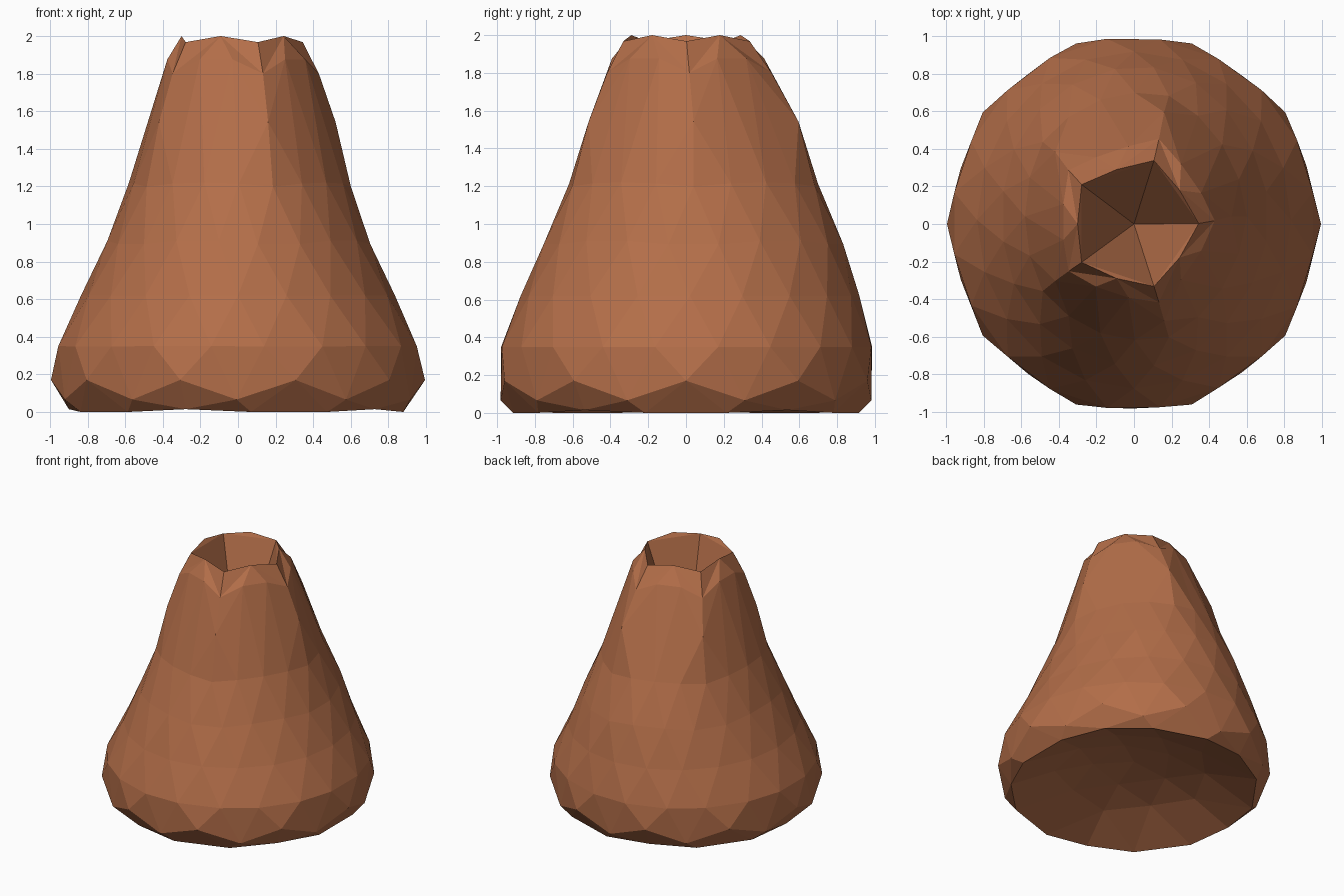
import bpy
import bmesh
import math

cube = bpy.data.objects.get("Cube")
if cube:
    bpy.data.objects.remove(cube, do_unlink=True)

# Profile: polar angle on the sphere, radius, height
PROFILE = [
    (0, 0, 1.05), (15.9, 0.345, 1.97), (26.6, 0.30, 2.0),      # crater and lip
    (31.7, 0.43, 1.80), (43.6, 0.385, 1.88), (47.6, 0.52, 1.54),  # shoulder
    (58.3, 0.58, 1.22), (63.4, 0.60, 1.20),                    # slope
    (74, 0.705, 0.91), (77, 0.715, 0.89), (90, 0.835, 0.62),
    (103, 0.97, 0.35), (106, 0.965, 0.35),
    (116.6, 0.995, 0.17), (120.3, 0.965, 0.06), (121.7, 0.995, 0.17),  # foot
    (132.4, 0.90, 0.015), (136.4, 0.905, 0),                   # ground edge
    (148.3, 0.58, 0.14), (153.4, 0.52, 0.16), (164.1, 0.3, 0.21), (180, 0, 0.24),  # hollow
]


def sample(angle):
    for (a0, r0, z0), (a1, r1, z1) in zip(PROFILE, PROFILE[1:]):
        if angle <= a1:
            t = (angle - a0) / (a1 - a0)
            return r0 + (r1 - r0) * t, z0 + (z1 - z0) * t
    return PROFILE[-1][1:]


# Rock colour
rock = bpy.data.materials.new("brown_rock")
colour = (0.45, 0.155, 0.066, 1)
rock.diffuse_color = colour
rock.use_nodes = True
bsdf = next(n for n in rock.node_tree.nodes if n.type == 'BSDF_PRINCIPLED')
bsdf.inputs["Base Color"].default_value = colour
bsdf.inputs["Roughness"].default_value = 0.9

# Faceted sphere, subdivided evenly
bm = bmesh.new()
bmesh.ops.create_icosphere(bm, subdivisions=1, radius=1)
for _ in range(2):
    bmesh.ops.subdivide_edges(bm, edges=bm.edges[:], cuts=1, use_grid_fill=True)
    for v in bm.verts:
        v.co.normalize()

# Reshape the sphere into a cone with a crater and a hollow base
for v in bm.verts:
    polar = math.degrees(math.acos(max(-1, min(1, v.co.z))))
    turn = math.atan2(v.co.y, v.co.x)
    r, z = sample(polar)
    # The slope swells a little towards the back
    swell = 0
    if 15 < polar < 115:
        swell = max(0, min(1, (2 - z) / 0.45, (z - 0.3) / 0.6))
    v.co = (r * math.cos(turn), r * math.sin(turn) * (1.015 + 0.11 * swell) + 0.04 * swell, z)

bmesh.ops.triangulate(bm, faces=bm.faces[:])
bmesh.ops.recalc_face_normals(bm, faces=bm.faces[:])
mesh = bpy.data.meshes.new("crater_mountain")
bm.to_mesh(mesh)
bm.free()
mesh.materials.append(rock)
mountain = bpy.data.objects.new("crater_mountain", mesh)
bpy.context.collection.objects.link(mountain)
